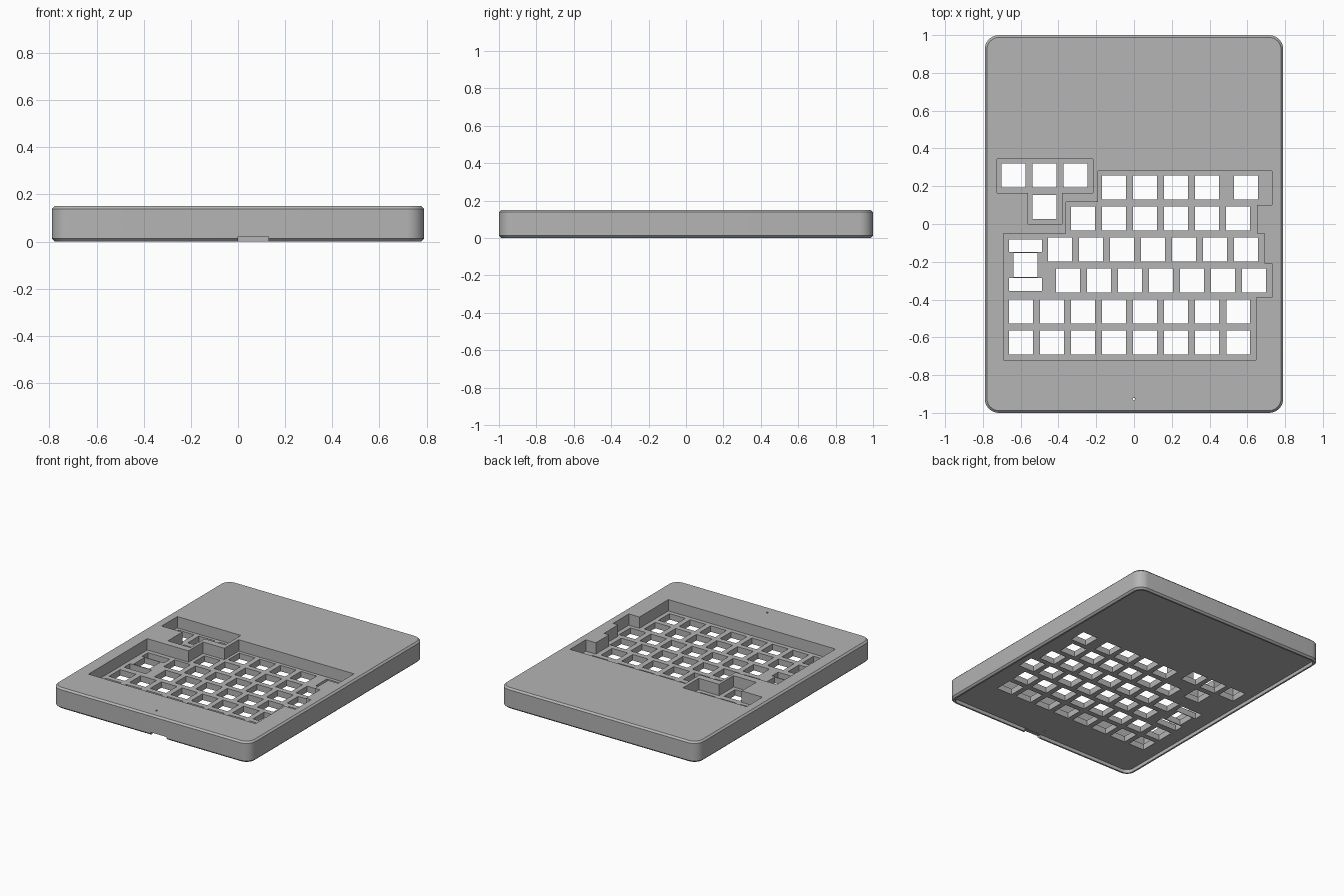
import bpy, bmesh, math

if "Cube" in bpy.data.objects:
    bpy.data.objects.remove(bpy.data.objects["Cube"], do_unlink=True)

grey = bpy.data.materials.new("case_grey")
grey.use_nodes = True
COLOUR = (0.46, 0.46, 0.46, 1)
grey.diffuse_color = COLOUR
grey.node_tree.nodes["Principled BSDF"].inputs["Base Color"].default_value = COLOUR

HX, HY, TOP, RADIUS = 0.79, 1.0, 0.15, 0.075
POCKET_Z, CAVITY_Z = 0.068, 0.025
KEY, PITCH = 0.126, 0.1642


def rounded_rect(inset, steps=8):
    """Outline of the case moved inward by inset."""
    r = RADIUS - inset
    pts = []
    for i, (sx, sy) in enumerate([(1, 1), (-1, 1), (-1, -1), (1, -1)]):
        for k in range(steps + 1):
            a = math.pi / 2 * (i + k / steps)
            pts.append((sx * (HX - RADIUS) + r * math.cos(a),
                        sy * (HY - RADIUS) + r * math.sin(a)))
    return pts


def rect(x, y, w, h):
    return [(x - w / 2, y - h / 2), (x + w / 2, y - h / 2),
            (x + w / 2, y + h / 2), (x - w / 2, y + h / 2)]


def add_stack(bm, layers):
    """Closed solid from matching outlines at rising heights."""
    rings = [[bm.verts.new((x, y, z)) for x, y in pts] for z, pts in layers]
    n = len(rings[0])
    for a, b in zip(rings, rings[1:]):
        for i in range(n):
            j = (i + 1) % n
            bm.faces.new((a[i], a[j], b[j], b[i]))
    bm.faces.new(rings[0][::-1])
    bm.faces.new(rings[-1])


def make(name, solids):
    bm = bmesh.new()
    for layers in solids:
        add_stack(bm, layers)
    bmesh.ops.recalc_face_normals(bm, faces=bm.faces)
    mesh = bpy.data.meshes.new(name)
    bm.to_mesh(mesh)
    bm.free()
    mesh.materials.append(grey)
    obj = bpy.data.objects.new(name, mesh)
    bpy.context.collection.objects.link(obj)
    return obj


def cut(target, name, outlines, z0, z1):
    """Subtract upright prisms from the target."""
    cutter = make(name, [[(z0, o), (z1, o)] for o in outlines])
    cutter.hide_render = True
    mod = target.modifiers.new(name, "BOOLEAN")
    mod.operation, mod.solver, mod.object = "DIFFERENCE", "EXACT", cutter
    bpy.context.view_layer.objects.active = target
    bpy.ops.object.modifier_apply(modifier=name)
    bpy.data.objects.remove(cutter, do_unlink=True)


# Case body with rounded corners and chamfered rims
C = 0.012
case = make("keyboard_case", [[(0, rounded_rect(C)), (C, rounded_rect(0)),
                               (TOP - C, rounded_rect(0)), (TOP, rounded_rect(C))]])

# Shallow recess under the case
cut(case, "underside_recess", [rounded_rect(0.024)], -0.1, CAVITY_Z)

# Stepped key pockets: small cluster and main block
cluster = [(-.725, .343), (-.725, .164), (-.56, .164), (-.56, 0),
           (-.38, 0), (-.38, .164), (-.217, .164), (-.217, .343)]
main = [(-.19, .28), (-.19, .117), (-.36, .117), (-.36, -.05), (-.69, -.05),
        (-.69, -.72), (.645, -.72), (.645, -.39), (.73, -.39), (.73, -.21),
        (.69, -.21), (.69, -.05), (.65, -.05), (.65, .1), (.73, .1), (.73, .28)]
cut(case, "key_pockets", [cluster, main], POCKET_Z, 0.3)

# Switch openings: first x, y, count
rows = [(-.638, .257, 3), (-.474, .09, 1), (-.106, .193, 4), (.593, .193, 1),
        (-.27, .029, 6), (-.392, -.135, 7), (-.35, -.299, 7),
        (-.598, -.463, 8), (-.598, -.627, 8), (-.575, -.217, 1)]
holes = [rect(x + i * PITCH, y, KEY, KEY) for x, y, n in rows for i in range(n)]
# Stabiliser slots above and below the tall key
holes += [rect(-.574, y, .174, .068) for y in (-.115, -.321)]
cut(case, "switch_openings", holes, -0.1, 0.12)

# Pin hole and cable notch at the front
pin = [(.007 * math.cos(k * math.pi / 6), -.927 + .007 * math.sin(k * math.pi / 6))
       for k in range(12)]
cut(case, "pin_hole", [pin], -0.1, 0.3)
cut(case, "cable_notch", [rect(.065, -.99, .13, .06)], -0.1, 0.022)

# Smooth corners, sharp edges
bpy.ops.object.select_all(action="DESELECT")
case.select_set(True)
bpy.context.view_layer.objects.active = case
bpy.ops.object.shade_smooth_by_angle(angle=math.radians(30))
